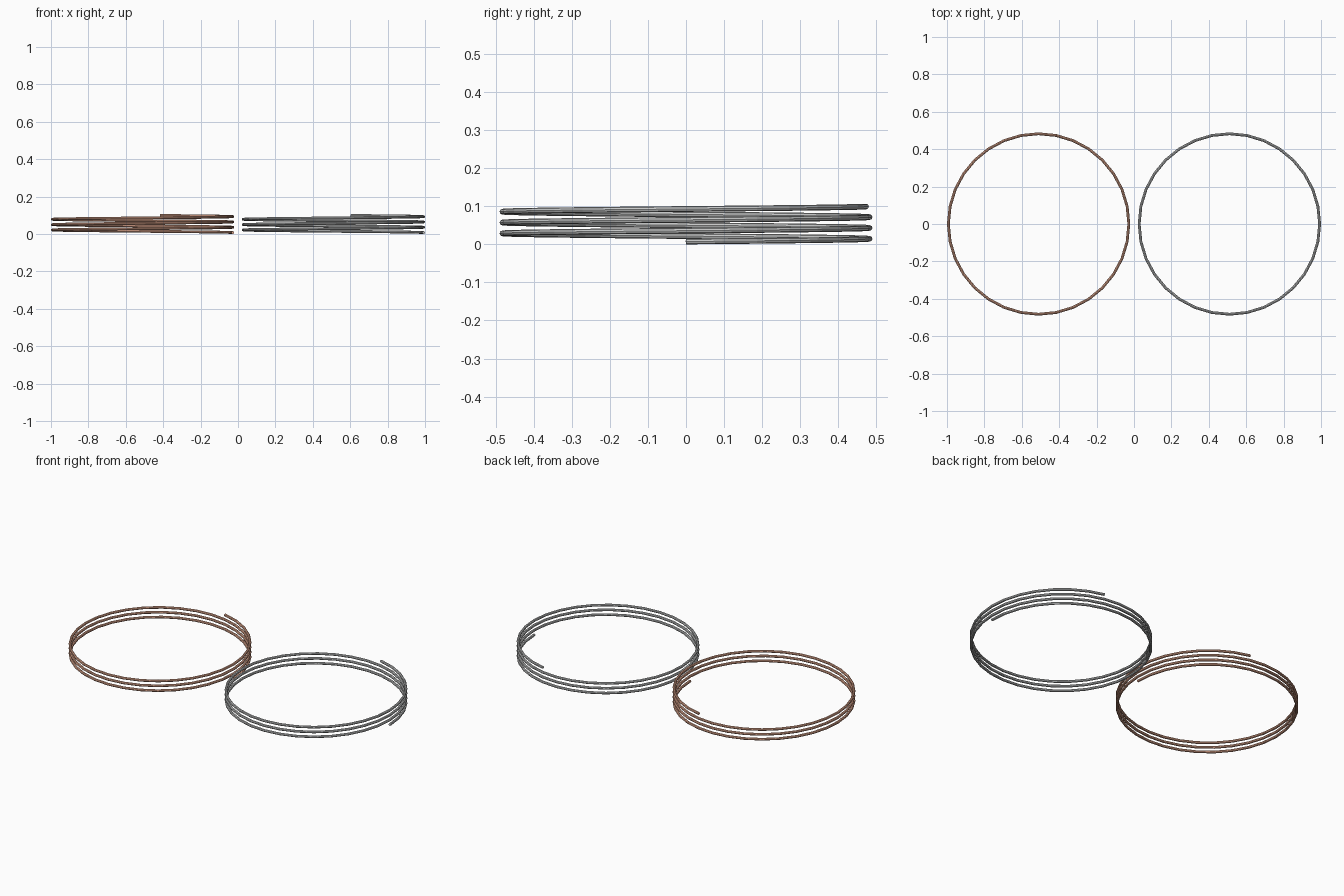
import bpy
from math import cos, sin, radians

cube = bpy.data.objects.get("Cube")
if cube:
    bpy.data.objects.remove(cube)

RADIUS, WIRE, PITCH = 0.4825, 0.0075, 0.0285
STEPS_PER_TURN, STEPS = 32, 103


def material(name, color):
    mat = bpy.data.materials.new(name)
    mat.use_nodes = True
    mat.diffuse_color = color
    mat.node_tree.nodes["Principled BSDF"].inputs["Base Color"].default_value = color
    return mat


def coil(name, x, mat):
    """Open helix of round wire, rising counterclockwise from its +x side."""
    curve = bpy.data.curves.new(name, "CURVE")
    curve.dimensions = "3D"
    curve.twist_mode = "Z_UP"
    curve.bevel_depth = WIRE
    curve.bevel_resolution = 2
    curve.use_fill_caps = True
    spline = curve.splines.new("POLY")
    spline.points.add(STEPS)
    for i, point in enumerate(spline.points):
        turn = i / STEPS_PER_TURN
        a = radians(360 * turn)
        point.co = (RADIUS * cos(a), RADIUS * sin(a), WIRE + PITCH * turn, 1)
    spline.use_smooth = False
    curve.materials.append(mat)
    obj = bpy.data.objects.new(name, curve)
    obj.location.x = x
    bpy.context.collection.objects.link(obj)


# Two matching wire coils side by side
coil("copper_wire_coil", -0.51, material("copper", (0.8, 0.42, 0.29, 1)))
coil("steel_wire_coil", 0.51, material("steel grey", (0.57, 0.58, 0.58, 1)))
